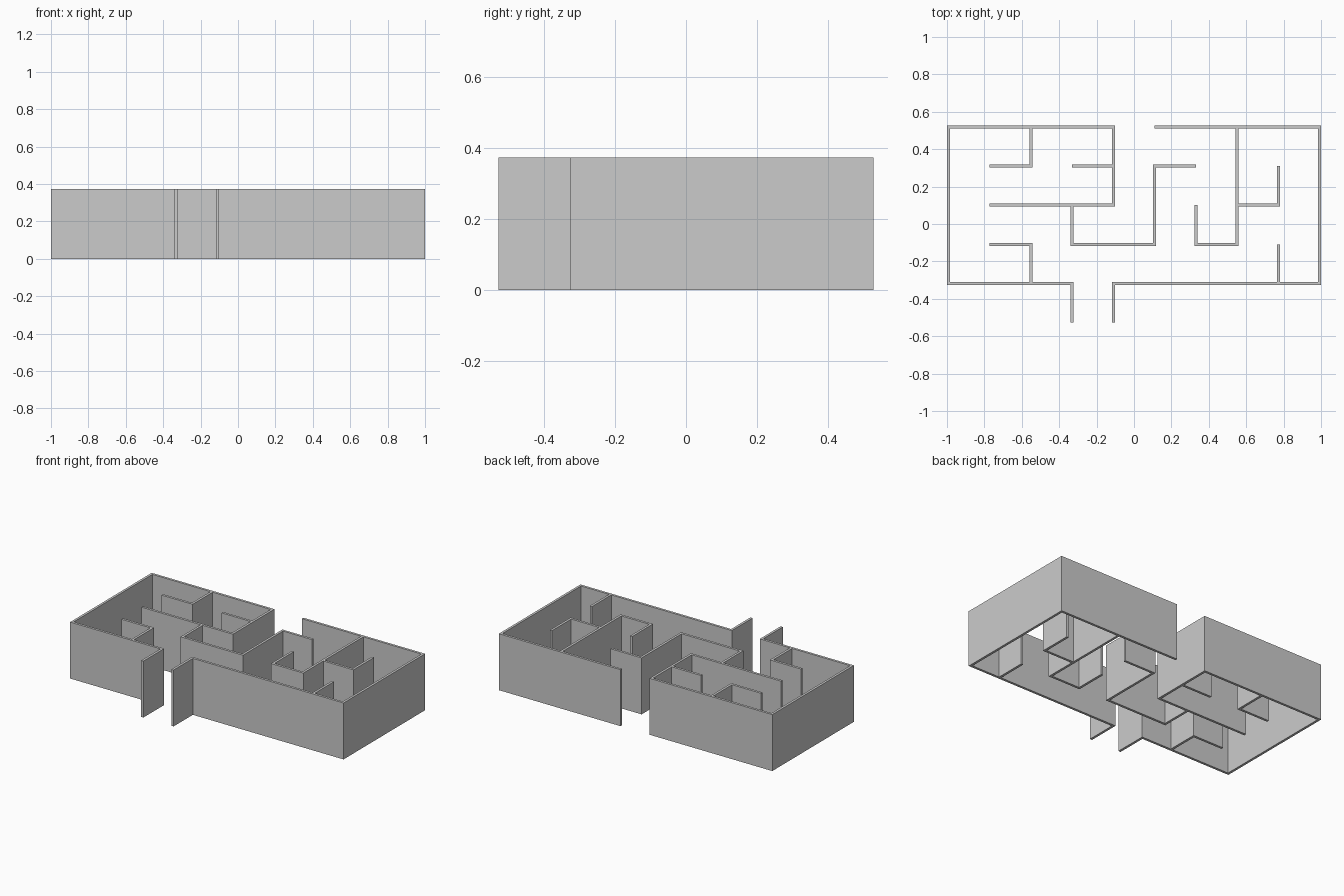
import bpy

if "Cube" in bpy.data.objects:
    bpy.data.objects.remove(bpy.data.objects["Cube"])

T = 0.016                       # wall thickness
H = 0.373                       # wall height
PX = (2 - T) / 9                # grid pitch across
PY = (1.054 - T / 2) / 5        # grid pitch front to back


def gx(i):
    return -1 + T / 2 + i * PX


def gy(j):                      # rows count from the back
    return 0.527 - T / 2 - j * PY


# Walls along x: (row, first column, last column)
rows = [(0, 0, 4), (0, 5, 9), (1, 1, 2), (1, 3, 4), (1, 5, 6), (2, 1, 4),
        (2, 7, 8), (3, 1, 2), (3, 3, 5), (3, 6, 7), (4, 0, 3), (4, 4, 9)]
# Walls along y: (column, first row, last row)
cols = [(0, 0, 4), (2, 0, 1), (2, 3, 4), (3, 2, 3), (3, 4, 5), (4, 0, 2),
        (4, 4, 5), (5, 1, 3), (6, 2, 3), (7, 0, 3), (8, 1, 2), (8, 3, 4),
        (9, 0, 4)]


def row_end(i, j):
    """Fill corners, butt against through walls, stay flush at free ends."""
    for c, a, b in cols:
        if c == i and a <= j <= b:
            return -T / 2 if a < j < b else T / 2
    return 0


def col_end(i, j):
    return -T / 2 if any(r == j and a <= i <= b for r, a, b in rows) else 0


def wall(name, x0, x1, y0, y1):
    base = [(x0, y0), (x1, y0), (x1, y1), (x0, y1)]
    verts = [(x, y, z) for z in (0, H) for x, y in base]
    faces = [(3, 2, 1, 0), (4, 5, 6, 7)]
    faces += [(k, (k + 1) % 4, (k + 1) % 4 + 4, k + 4) for k in range(4)]
    mesh = bpy.data.meshes.new(name)
    mesh.from_pydata(verts, [], faces)
    bpy.context.collection.objects.link(bpy.data.objects.new(name, mesh))


# Walls running left to right
for j, a, b in rows:
    wall("cross_wall", gx(a) - row_end(a, j), gx(b) + row_end(b, j),
         gy(j) - T / 2, gy(j) + T / 2)

# Walls running front to back
for i, a, b in cols:
    wall("long_wall", gx(i) - T / 2, gx(i) + T / 2,
         gy(b) - col_end(i, b), gy(a) + col_end(i, a))
